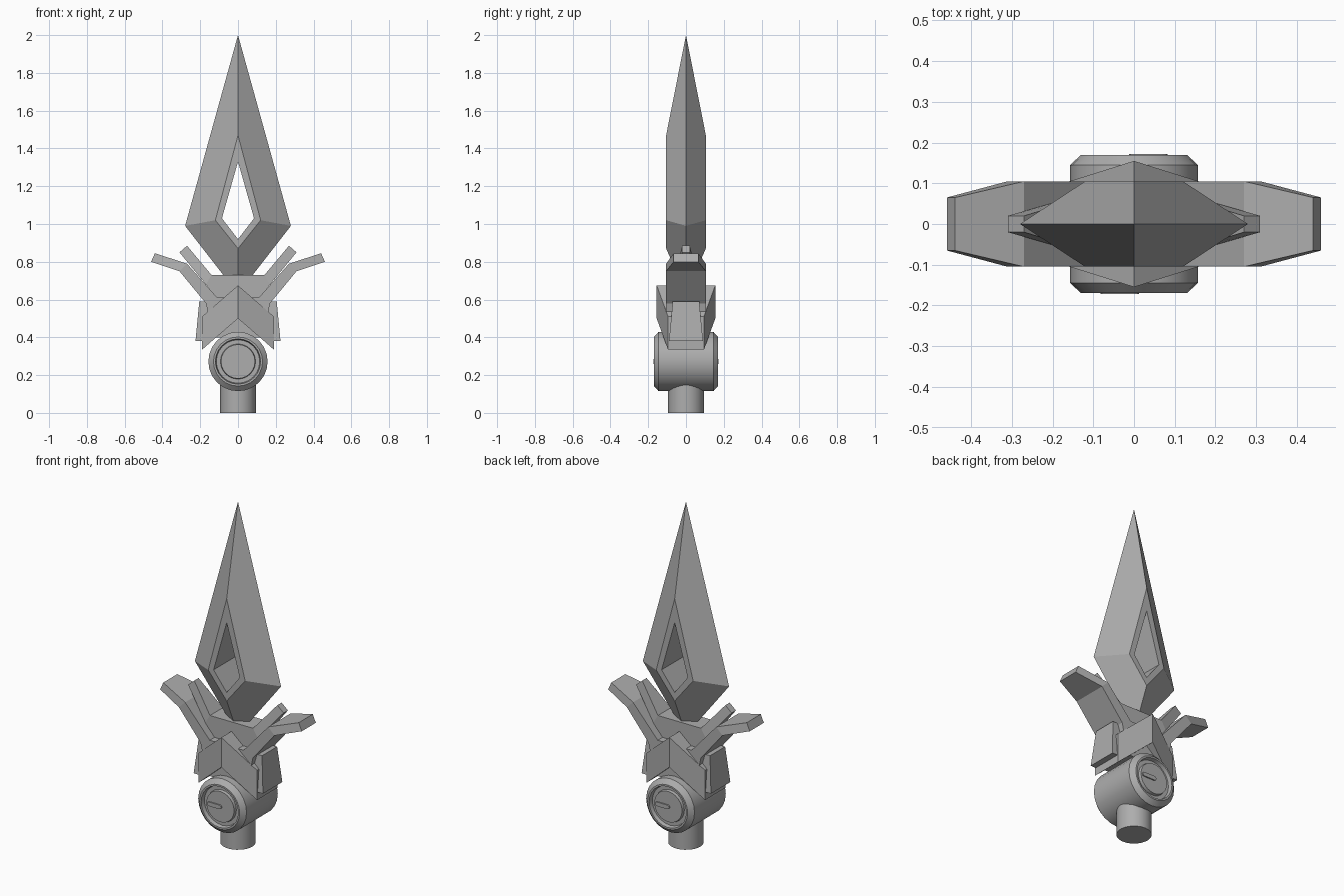
import bpy, bmesh, math
from mathutils import Vector

cube = bpy.data.objects.get("Cube")
if cube:
    bpy.data.objects.remove(cube, do_unlink=True)

GREY = (0.42, 0.42, 0.42, 1)
steel = bpy.data.materials.new("steel grey")
steel.use_nodes = True
steel.diffuse_color = GREY
steel.node_tree.nodes["Principled BSDF"].inputs["Base Color"].default_value = GREY


def loft(name, rings, cyclic=False, smooth=False):
    """Skin a list of equal-length rings; cap the ends unless cyclic."""
    bm = bmesh.new()
    loops = [[bm.verts.new(p) for p in ring] for ring in rings]
    n = len(loops[0])
    pairs = list(zip(loops, loops[1:] + loops[:1]))
    for a, b in pairs if cyclic else pairs[:-1]:
        for i in range(n):
            j = (i + 1) % n
            bm.faces.new((a[i], a[j], b[j], b[i]))
    if not cyclic:
        bm.faces.new(loops[0])
        bm.faces.new(loops[-1])
    bmesh.ops.recalc_face_normals(bm, faces=bm.faces)
    mesh = bpy.data.meshes.new(name)
    bm.to_mesh(mesh)
    bm.free()
    mesh.materials.append(steel)
    obj = bpy.data.objects.new(name, mesh)
    bpy.context.collection.objects.link(obj)
    if smooth:
        bpy.ops.object.select_all(action='DESELECT')
        obj.select_set(True)
        bpy.context.view_layer.objects.active = obj
        bpy.ops.object.shade_smooth_by_angle(angle=math.radians(30))
    return obj


def bar(name, half):
    """Symmetric bar from sections (upper x, z, lower x, z, half depth), tip to middle."""
    mirrored = [(-a, b, -c, d, h) for a, b, c, d, h in reversed(half) if a > 0]
    return loft(name, [[(a, -h, b), (a, h, b), (c, h, d), (c, -h, d)]
                       for a, b, c, d, h in half + mirrored])


def diamond(side, top, middle, bottom, y):
    return [(0, y, top), (side, y, middle), (0, y, bottom), (-side, y, middle)]


def circle(r, axis, at, n=24):
    angles = [2 * math.pi * i / n for i in range(n)]
    if axis == 'y':
        return [(r * math.cos(a), at, 0.272 + r * math.sin(a)) for a in angles]
    return [(r * math.cos(a), r * math.sin(a), at) for a in angles]


# Blade: sharp outline, flat rim, and a diamond opening right through
rim, hole = (0.12, 1.47, 1.02, 0.87), (0.085, 1.33, 1.03, 0.92)
D = 0.105
loft("blade", [diamond(0.28, 2.0, 0.99, 0.63, 0), diamond(*rim, -D), diamond(*hole, -D),
               diamond(*hole, D), diamond(*rim, D)], cyclic=True)

# Guard: bent wings, thin inner crest and ridged chevron
bar("guard_wings", [(0.44, 0.845, 0.46, 0.80, 0.065), (0.27, 0.79, 0.31, 0.75, D),
                    (0.11, 0.61, 0.17, 0.58, D), (0.09, 0.61, 0.13, 0.40, D)])
bar("inner_crest", [(0.27, 0.885, 0.31, 0.85, 0.02), (0.14, 0.73, 0.17, 0.68, 0.06),
                    (0.10, 0.73, 0.10, 0.58, 0.06)])
bar("chevron", [(0.19, 0.51, 0.19, 0.335, 0.095), (0, 0.675, 0, 0.50, 0.155)])

# Flared plates on both sides of the guard
for side, label in ((1, "left"), (-1, "right")):
    loft(label + "_side_plate",
         [[(side * x, y, z) for x, y in ((inner, -h), (outer, -h), (outer, h), (inner, h))]
          for z, inner, outer, h in ((0.59, 0.13, 0.205, 0.07), (0.38, 0.16, 0.225, 0.09))])

# Pivot drum with chamfered rims and grooved end caps
profile = [(0.09, 0.165), (0.093, 0.148), (0.115, 0.148), (0.12, 0.17), (0.13, 0.17), (0.157, 0.145)]
rings = [circle(r, 'y', -y) for r, y in profile]
rings += [circle(r, 'y', y) for r, y in reversed(profile)]
loft("pivot_drum", rings, smooth=True)

# Rounded key bar on each end cap
for side, label in ((-1, "front"), (1, "back")):
    outline = []
    for centre, start in ((0.0, -90), (-0.07, 90)):
        for step in range(5):
            a = math.radians(start + 45 * step)
            outline.append((centre + 0.012 * math.cos(a), 0.272 + 0.012 * math.sin(a)))
    loft(label + "_key_bar", [[(-side * x, side * y, z) for x, z in outline] for y in (0.16, 0.172)])

# Round handle stub
loft("handle_stub", [circle(0.094, 'z', 0), circle(0.094, 'z', 0.2)], smooth=True)
